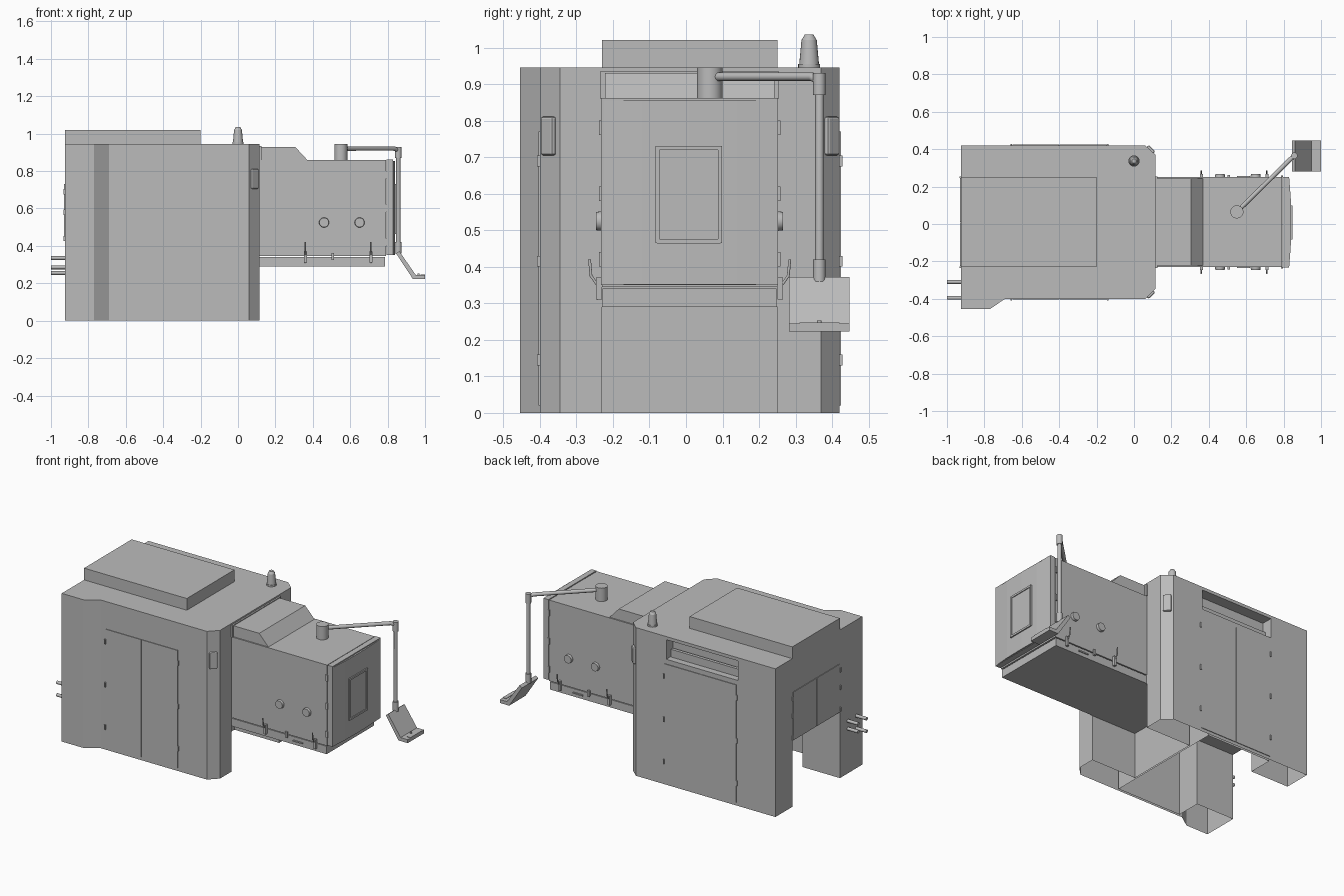
import bpy, bmesh, math
from mathutils import Vector

old = bpy.data.objects.get("Cube")
if old:
    bpy.data.objects.remove(old, do_unlink=True)

GREY = (0.5, 0.5, 0.5, 1)
paint = bpy.data.materials.new("machine_grey")
paint.use_nodes = True
paint.diffuse_color = GREY
paint.node_tree.nodes["Principled BSDF"].inputs["Base Color"].default_value = GREY


def make(name, bm, smooth=False):
    bmesh.ops.recalc_face_normals(bm, faces=bm.faces)
    mesh = bpy.data.meshes.new(name)
    bm.to_mesh(mesh)
    bm.free()
    mesh.materials.append(paint)
    ob = bpy.data.objects.new(name, mesh)
    bpy.context.collection.objects.link(ob)
    if smooth:
        bpy.ops.object.select_all(action='DESELECT')
        ob.select_set(True)
        bpy.context.view_layer.objects.active = ob
        bpy.ops.object.shade_smooth_by_angle(angle=math.radians(35))
    return ob


def box(name, x0, x1, y0, y1, z0, z1, bevel=0):
    bm = bmesh.new()
    bmesh.ops.create_cube(bm, size=1)
    for v in bm.verts:
        v.co = ((x0 + x1) / 2 + v.co.x * (x1 - x0),
                (y0 + y1) / 2 + v.co.y * (y1 - y0),
                (z0 + z1) / 2 + v.co.z * (z1 - z0))
    if bevel:
        bmesh.ops.bevel(bm, geom=bm.edges[:], offset=bevel, segments=2,
                        profile=0.5, affect='EDGES')
    return make(name, bm)


def prism(name, outline, axis, lo, hi):
    """Extrude a 2D outline along y or z."""
    bm = bmesh.new()
    put = (lambda a, b, d: (a, d, b)) if axis == 'y' else (lambda a, b, d: (a, b, d))
    face = bm.faces.new([bm.verts.new(put(a, b, lo)) for a, b in outline])
    out = bmesh.ops.extrude_face_region(bm, geom=[face])
    shift = Vector(put(0, 0, hi - lo))
    bmesh.ops.translate(bm, vec=shift,
                        verts=[g for g in out['geom'] if isinstance(g, bmesh.types.BMVert)])
    return make(name, bm)


def rod(name, start, end, r1, r2=None, sides=20):
    a, b = Vector(start), Vector(end)
    d = b - a
    bm = bmesh.new()
    bmesh.ops.create_cone(bm, cap_ends=True, segments=sides, radius1=r1,
                          radius2=r1 if r2 is None else r2, depth=d.length)
    turn = d.to_track_quat('Z', 'Y')
    for v in bm.verts:
        v.co = turn @ v.co + (a + b) / 2
    return make(name, bm, True)


def path(name, points, radius):
    curve = bpy.data.curves.new(name, 'CURVE')
    curve.dimensions = '3D'
    curve.bevel_depth = radius
    curve.bevel_resolution = 3
    curve.use_fill_caps = True
    line = curve.splines.new('POLY')
    line.points.add(len(points) - 1)
    for p, co in zip(line.points, points):
        p.co = (*co, 1)
    curve.materials.append(paint)
    ob = bpy.data.objects.new(name, curve)
    bpy.context.collection.objects.link(ob)


# Cabinet: hollow-bottomed prism with bays cut out of it
body = prism("cabinet", [(-.925, -.455), (-.77, -.455), (-.69, -.40), (.06, -.40),
                         (.115, -.345), (.115, .37), (.06, .42), (-.925, .42)], 'z', 0, .945)
bays = [box("cutter_chamber_bay", -.20, .3, -.23, .25, -.1, .29),
        box("cutter_rear_tunnel", -1.1, -.60, -.23, .25, -.1, .42),
        box("cutter_middle_bay", -.66, -.21, -.385, .405, -.1, .42),
        box("cutter_back_recess", -.66, -.155, .35, .5, .80, .925)]
for cutter in bays:
    cut = body.modifiers.new("cut", 'BOOLEAN')
    cut.object, cut.solver = cutter, 'EXACT'
deps = bpy.context.evaluated_depsgraph_get()
shell = bpy.data.meshes.new_from_object(body.evaluated_get(deps))
body.modifiers.clear()
body.data = shell
for cutter in bays:
    bpy.data.objects.remove(cutter, do_unlink=True)
bm = bmesh.new()
bm.from_mesh(shell)
floor = [f for f in bm.faces if all(abs(v.co.z) < 1e-4 for v in f.verts)]
bmesh.ops.delete(bm, geom=floor, context='FACES')
bm.to_mesh(shell)
bm.free()

box("roof_unit", -.925, -.20, -.23, .25, .945, 1.02)
prism("recess_slope", [(-.655, .36), (-.16, .36), (-.16, .38), (-.655, .38)], 'z', .801, .85)

# Double doors with hinges on front and back
for side, y, s in (("front", -.40, -1), ("back", .42, 1)):
    for leaf, x0, x1 in (("right", -.65, -.402), ("left", -.398, -.145)):
        ya, yb = sorted((y, y + s * .004))
        box(f"{side}_door_{leaf}", x0, x1, ya, yb, .02, .77)
    for x in (-.655, -.14):
        for z in (.145, .415, .69):
            ya, yb = sorted((y, y + s * .008))
            box(f"{side}_hinge", x - .004, x + .004, ya, yb, z - .015, z + .015)

# Hatches and service pipes on the rear end
for leaf, y0, y1 in (("right", -.225, .008), ("left", .012, .245)):
    box(f"end_hatch_{leaf}", -.929, -.925, y0, y1, .425, .73)
for y in (-.23, .25):
    for z in (.44, .58, .69):
        box("end_hinge", -.932, -.925, y - .004, y + .004, z - .014, z + .014)
for y, z in ((-.31, .335), (-.395, .335), (-.31, .285), (-.395, .255)):
    rod("service_pipe", (-.92, y, z), (-1.0, y, z), .01, sides=14)

# Grips on the chamfered corners
for y, s in ((-.375, -1), (.397, 1)):
    grip = box("corner_grip", -.024, .024, -.012, .012, -.053, .053, .007)
    grip.rotation_euler.z = s * math.radians(-45)
    grip.location = (.088, y, .758)

# Beacon
rod("beacon_base", (0, .337, .945), (0, .337, .955), .03)
rod("beacon_lamp", (0, .337, .955), (0, .337, 1.02), .027, .021)
rod("beacon_cap", (0, .337, 1.02), (0, .337, 1.035), .021, .012)

# Chamber projecting from the cabinet
box("chamber", -.19, .79, -.23, .25, .345, .86)
box("chamber_base", -.20, .785, -.228, .248, .29, .34)
prism("chamber_hood", [(.09, .86), (.37, .86), (.305, .93), (.09, .93)], 'y', -.222, .242)
box("collar_top", .09, .125, -.235, .255, .86, .935)
box("chamber_end_frame", .795, .83, -.232, .252, .35, .862)
prism("end_panel", [(.83, -.225), (.838, -.12), (.84, .01), (.838, .14), (.83, .245)],
      'z', .352, .855)

# Window in the end panel
box("window_pane", .838, .842, -.075, .09, .47, .725)
for y in (-.078, .093):
    box("window_side_bar", .836, .847, y - .006, y + .006, .465, .73)
for z in (.47, .725):
    box("window_cross_bar", .836, .847, -.08, .095, z - .006, z + .006)

# Ports, latches and clasps on both chamber sides
for y, s in ((-.23, -1), (.25, 1)):
    for x in (.46, .65):
        rod("side_port", (x, y - s * .01, .525), (x, y + s * .016, .525), .028, .025)
    for x in (.36, .71):
        path("latch_lever", [(x, y + s * .008, .31), (x, y + s * .012, .35),
                             (x, y + s * .03, .375), (x, y + s * .034, .42)], .004)
        ya, yb = sorted((y, y + s * .016))
        box("latch_plate", x - .008, x + .008, ya, yb, .31, .37)
    ya, yb = sorted((y, y + s * .012))
    box("clasp", .50, .514, ya, yb, .325, .362)
    box("lower_tab", .55, .62, *sorted((y, y + s * .006)), .312, .32)
    for z in (.42, .60, .78):
        box("end_hinge_pin", .785, .797, *sorted((y, y + s * .008)), z - .02, z + .02)

# Swing arm carrying the control panel
rod("arm_post", (.55, .065, .86), (.55, .065, .945), .035, sides=28)
path("arm_boom", [(.55, .065, .92), (.835, .345, .92), (.852, .36, .912),
                  (.857, .365, .89), (.857, .365, .36)], .012)
rod("arm_elbow", (.857, .365, .87), (.857, .365, .93), .017)
rod("arm_joint", (.857, .365, .36), (.857, .365, .42), .017)
prism("control_panel", [(.845, .36), (.862, .372), (.95, .245), (1.0, .245),
                        (1.0, .223), (.935, .223)], 'y', .282, .447)
box("panel_slot", .975, 1.0, .31, .42, .245, .248)
rod("panel_knob", (.965, .365, .245), (.965, .365, .253), .006, sides=12)
